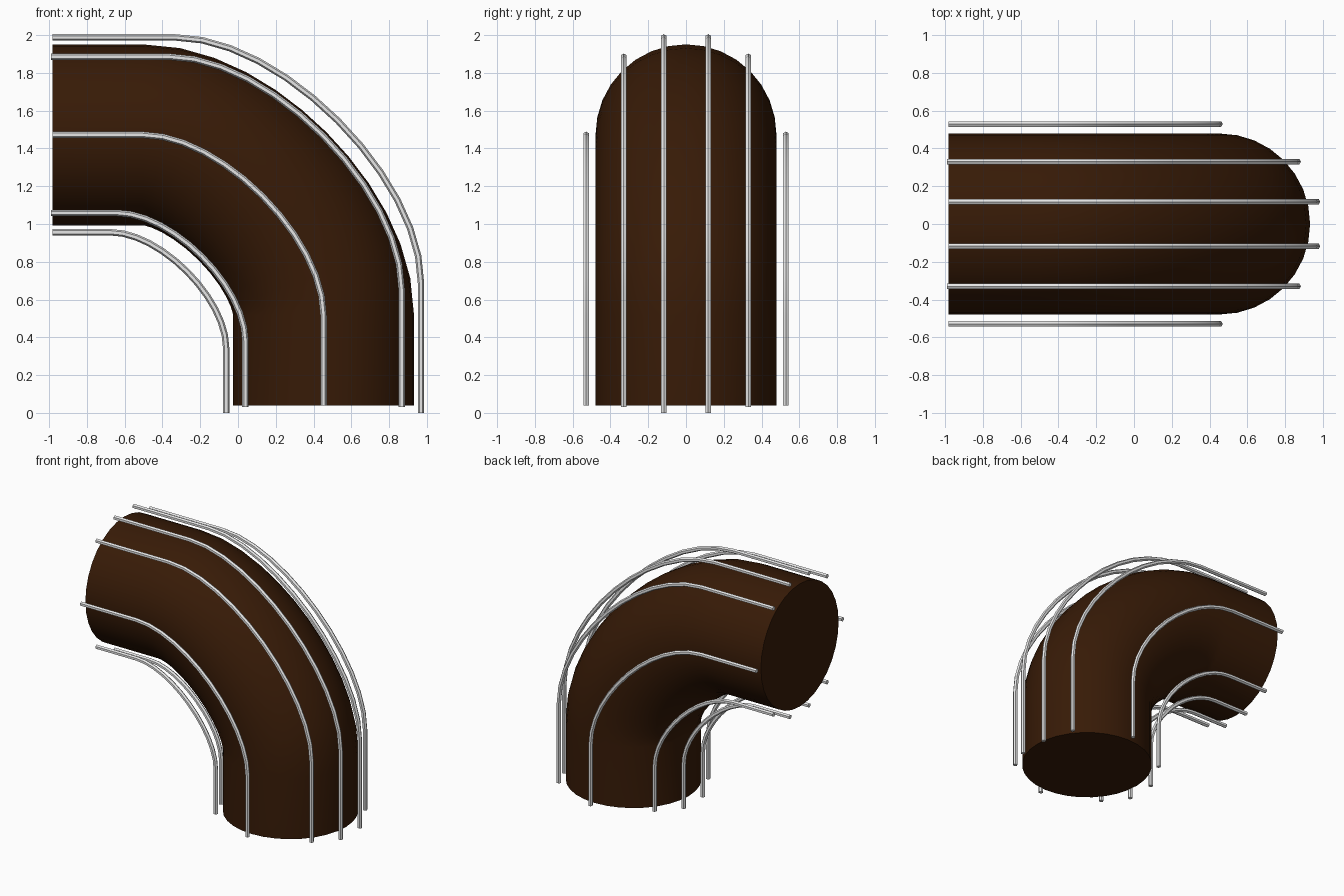
import bpy, bmesh, math
from mathutils import Vector
from mathutils.geometry import interpolate_bezier

if "Cube" in bpy.data.objects:
    bpy.data.objects.remove(bpy.data.objects["Cube"], do_unlink=True)

AXIS_X, AXIS_Z = 0.453, 1.472   # centre lines of the upright and level legs
LEFT_END = -0.982
HANDLE = 0.43                   # bend handle length as a share of the bend size


def material(name, rgb):
    mat = bpy.data.materials.new(name)
    mat.use_nodes = True
    mat.diffuse_color = (*rgb, 1)
    mat.node_tree.nodes["Principled BSDF"].inputs["Base Color"].default_value = (*rgb, 1)
    return mat


def elbow_path(offset, y, bottom, left, steps):
    """Upright leg, soft bend over two thirds of the length, level leg."""
    x, z = AXIS_X + offset, AXIS_Z + offset
    bend = (x - LEFT_END) * 2 / 3
    pull = bend * (1 - HANDLE)
    arc = interpolate_bezier(Vector((x, y, z - bend)), Vector((x, y, z - pull)),
                             Vector((x - pull, y, z)), Vector((x - bend, y, z)), steps + 1)
    return [Vector((x, y, bottom))] + arc + [Vector((left, y, z))]


def sweep(name, path, radius, sides, mat):
    """Capped round tube following a path in the x-z plane."""
    bm = bmesh.new()
    rings = []
    for i, p in enumerate(path):
        # Bend joints follow the legs, so the straight legs stay straight
        if i < 2:
            tangent = Vector((0, 0, 1))
        elif i >= len(path) - 2:
            tangent = Vector((-1, 0, 0))
        else:
            tangent = (path[i + 1] - path[i - 1]).normalized()
        across = Vector((0, 1, 0))
        out = across.cross(tangent)
        angles = (2 * math.pi * k / sides for k in range(sides))
        rings.append([bm.verts.new(p + radius * (out * math.cos(a) + across * math.sin(a)))
                      for a in angles])
    for a, b in zip(rings, rings[1:]):
        for k in range(sides):
            n = (k + 1) % sides
            bm.faces.new((a[k], a[n], b[n], b[k]))
    bm.faces.new(rings[0])
    bm.faces.new(rings[-1])
    bmesh.ops.recalc_face_normals(bm, faces=bm.faces)
    mesh = bpy.data.meshes.new(name)
    bm.to_mesh(mesh)
    bm.free()
    mesh.materials.append(mat)
    obj = bpy.data.objects.new(name, mesh)
    bpy.context.collection.objects.link(obj)
    bpy.ops.object.select_all(action="DESELECT")
    obj.select_set(True)
    bpy.context.view_layer.objects.active = obj
    bpy.ops.object.shade_smooth_by_angle(angle=math.radians(40))


brown = material("dark brown", (0.038, 0.0105, 0.002))
steel = material("light grey metal", (0.8, 0.8, 0.8))

# Thick elbow body
sweep("elbow_pipe", elbow_path(0, 0, 0.04, LEFT_END, 12), 0.479, 32, brown)

# Thin rods around the body, evenly spaced with the steps beside the middle left out
STEP = 2 * math.pi / 14
RING = 0.529
ROWS = {-3: "lowest", -2: "lower", 0: "middle", 2: "upper", 3: "highest"}
for side, y_sign in (("front", -1), ("back", 1)):
    for k, row in ROWS.items():
        offset = RING * math.sin(k * STEP)
        y = y_sign * RING * math.cos(k * STEP)
        bottom = {0: 0.04, 2: 0.032, 3: 0.0}[abs(k)]
        left = LEFT_END - (0.008 if abs(k) == 2 else 0)
        sweep(f"{row}_rod_{side}", elbow_path(offset, y, bottom, left, 12), 0.017, 6, steel)
